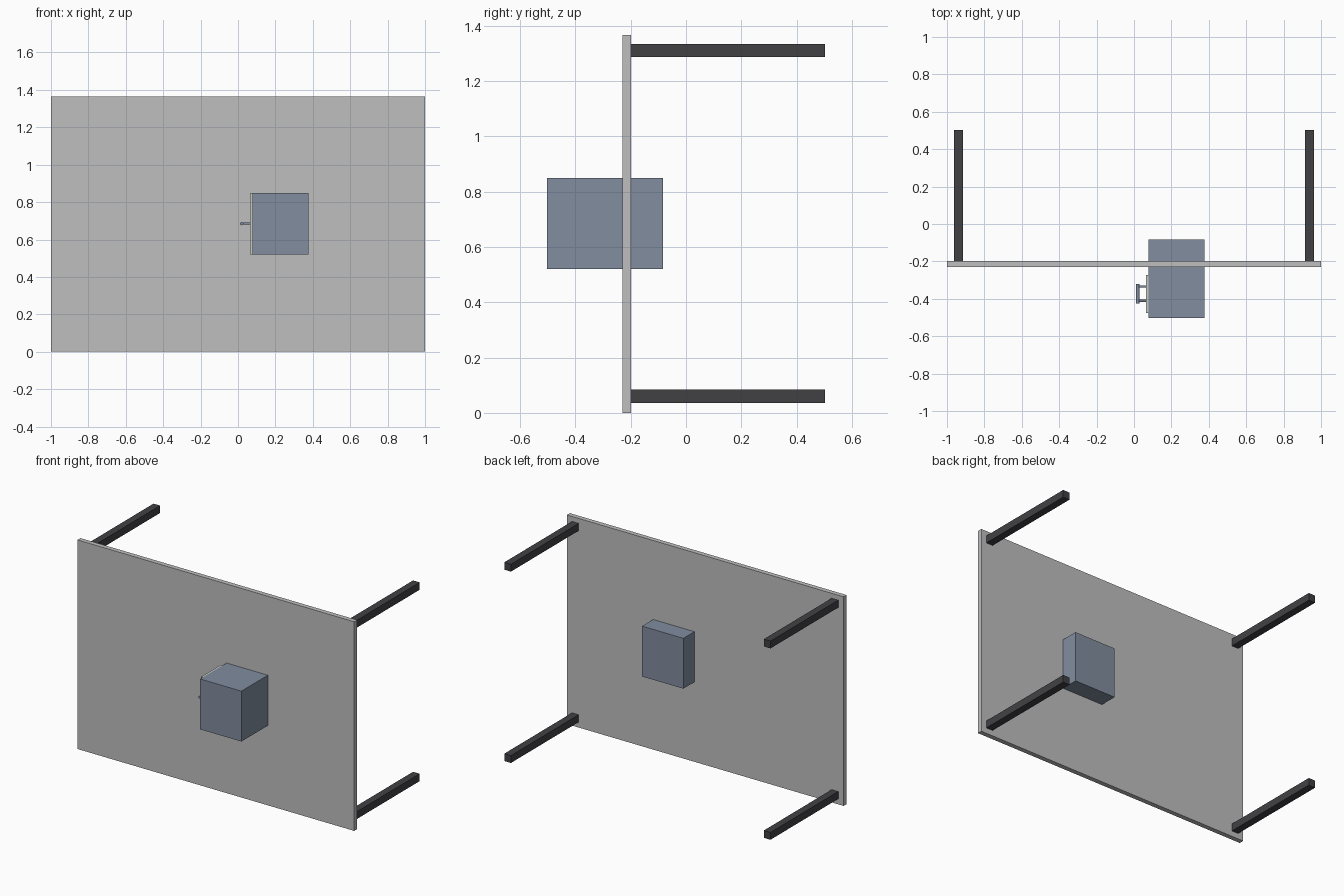
import bpy
import math
from mathutils import Vector

cube = bpy.data.objects.get("Cube")
if cube:
    bpy.data.objects.remove(cube, do_unlink=True)


def material(name, r, g, b):
    m = bpy.data.materials.new(name)
    m.use_nodes = True
    m.diffuse_color = (r, g, b, 1)
    m.node_tree.nodes["Principled BSDF"].inputs["Base Color"].default_value = (r, g, b, 1)
    return m


light_grey = material("light grey", 0.52, 0.52, 0.52)
slate_blue = material("slate blue", 0.22, 0.266, 0.347)
charcoal = material("charcoal", 0.053, 0.053, 0.06)
pale_grey = material("pale grey", 0.58, 0.58, 0.55)


def box(name, low, high, mat):
    low, high = Vector(low), Vector(high)
    bpy.ops.mesh.primitive_cube_add(size=1, location=(low + high) / 2)
    obj = bpy.context.object
    obj.name = name
    obj.scale = high - low
    bpy.ops.object.transform_apply(location=False, rotation=False, scale=True)
    obj.data.materials.append(mat)
    return obj


def rod(name, start, end, radius, mat):
    start, end = Vector(start), Vector(end)
    axis = end - start
    bpy.ops.mesh.primitive_cylinder_add(
        vertices=20, radius=radius, depth=axis.length, location=(start + end) / 2,
        rotation=axis.to_track_quat("Z", "Y").to_euler())
    obj = bpy.context.object
    obj.name = name
    obj.data.materials.append(mat)
    bpy.ops.object.shade_smooth_by_angle(angle=math.radians(40))
    return obj


# Upright slab
box("table_top", (-1, -0.229, 0), (1, -0.198, 1.366), light_grey)

# Four legs projecting to the rear
for side, x in (("right", -0.938), ("left", 0.938)):
    for level, z in (("lower", 0.06), ("upper", 1.31)):
        box(f"{side}_{level}_leg", (x - 0.024, -0.198, z - 0.024),
            (x + 0.024, 0.502, z + 0.024), charcoal)

# Cabinet passing through the slab, with its thin door
box("cabinet", (0.078, -0.502, 0.521), (0.376, -0.084, 0.85), slate_blue)
box("cabinet_door", (0.065, -0.475, 0.521), (0.078, -0.272, 0.85), pale_grey)

# Pull handle on the door
HANDLE_Z = 0.685
rod("handle_bar", (0.02, -0.425, HANDLE_Z), (0.02, -0.32, HANDLE_Z), 0.009, slate_blue)
for name, y in (("front", -0.411), ("rear", -0.334)):
    rod(f"{name}_handle_post", (0.02, y, HANDLE_Z), (0.066, y, HANDLE_Z), 0.006, slate_blue)
